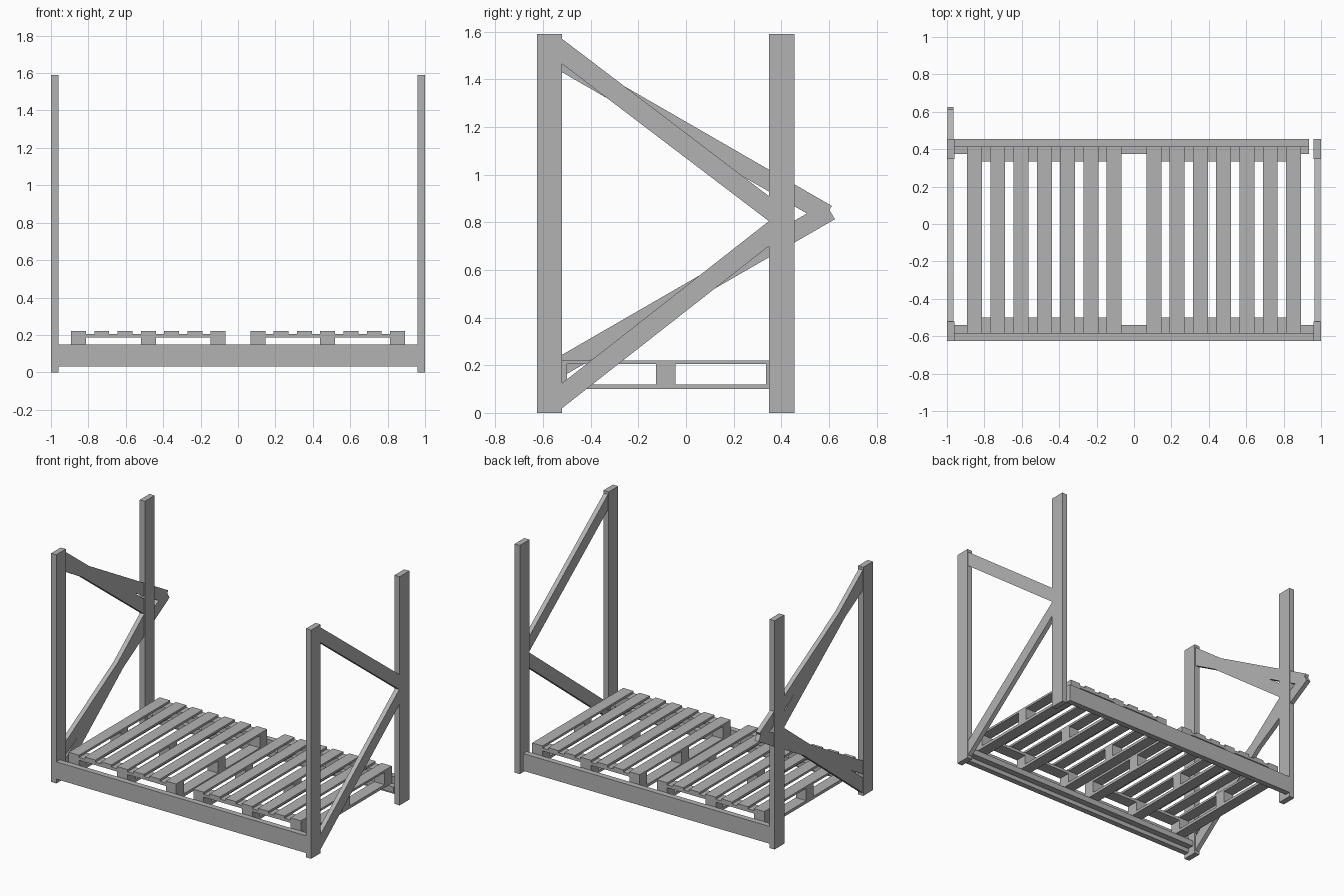
import bpy
import bmesh

cube = bpy.data.objects.get("Cube")
if cube:
    bpy.data.objects.remove(cube, do_unlink=True)

timber = bpy.data.materials.new("grey_timber")
timber.use_nodes = True
GREY = (0.45, 0.45, 0.45, 1)
timber.diffuse_color = GREY
timber.node_tree.nodes["Principled BSDF"].inputs["Base Color"].default_value = GREY


def prism(name, x0, x1, outline):
    """Extrude a (y, z) outline from x0 to x1."""
    bm = bmesh.new()
    face = bm.faces.new([bm.verts.new((x0, y, z)) for y, z in outline])
    moved = bmesh.ops.extrude_face_region(bm, geom=[face])["geom"]
    bmesh.ops.translate(bm, vec=(x1 - x0, 0, 0),
                        verts=[v for v in moved if isinstance(v, bmesh.types.BMVert)])
    bmesh.ops.recalc_face_normals(bm, faces=bm.faces)
    mesh = bpy.data.meshes.new(name)
    bm.to_mesh(mesh)
    bm.free()
    mesh.materials.append(timber)
    obj = bpy.data.objects.new(name, mesh)
    bpy.context.collection.objects.link(obj)
    return obj


def board(name, x, y, z):
    """Box from (low, high) ranges."""
    return prism(name, x[0], x[1],
                 [(y[0], z[0]), (y[1], z[0]), (y[1], z[1]), (y[0], z[1])])


FRONT_POST = (-0.625, -0.52)
REAR_POST = (0.348, 0.455)
HEIGHT = 1.59

# Upright posts with a pair of diagonal braces on each side
for side, s in (("left", 1), ("right", -1)):
    post_x = sorted((s * 0.96, s * 1.0))
    brace_x = sorted((s * 0.965, s * 0.997))
    board(side + "_front_post", post_x, FRONT_POST, (0, HEIGHT))
    board(side + "_rear_post", post_x, REAR_POST, (0, HEIGHT))
    y0, y1 = FRONT_POST[1], REAR_POST[0]
    prism(side + "_upper_brace", *brace_x,
          [(y0, 1.465), (y1, 0.805), (y1, 0.91), (y0, 1.57)])
    prism(side + "_lower_brace", *brace_x,
          [(y0, 0.02), (y1, 0.70), (y1, 0.805), (y0, 0.125)])

# Extra uncut braces that run past the rear post on one side
prism("long_upper_brace", -0.997, -0.965,
      [(-0.56, 1.453), (0.572, 0.80), (0.612, 0.869), (-0.56, 1.545)])
prism("long_lower_brace", -0.997, -0.965,
      [(-0.56, 0.129), (0.625, 0.813), (0.585, 0.882), (-0.56, 0.221)])

# Long rails and the ledges that carry the pallets
board("front_rail", (-0.96, 0.96), (-0.625, -0.585), (0.03, 0.15))
board("front_ledge", (-0.96, 0.96), (-0.585, -0.54), (0.06, 0.10))
board("rear_rail", (-0.96, 0.935), (0.415, 0.455), (0.03, 0.15))
board("rear_ledge", (-0.96, 0.935), (0.375, 0.415), (0.06, 0.10))

# Two pallets: base boards, blocks, cross boards and deck slats
ROWS = ((-0.585, -0.5), (-0.125, -0.045), (0.335, 0.415))
LENGTH = (-0.585, 0.415)
SLAT, PITCH = 0.08, 0.1245
for side, start in (("left", 0.066), ("right", -0.893)):
    name = side + "_pallet"
    width = (start, start + 6 * PITCH + SLAT)
    for i in range(7):
        x = (start + i * PITCH, start + i * PITCH + SLAT)
        board(name + "_slat", x, LENGTH, (0.205, 0.22))
        if i % 3 == 0:
            board(name + "_base_board", x, LENGTH, (0.10, 0.12))
            for row in ROWS:
                board(name + "_block", x, row, (0.12, 0.205 if row == ROWS[1] else 0.185))
    for row in (ROWS[0], ROWS[2]):
        board(name + "_cross_board", width, row, (0.185, 0.205))
